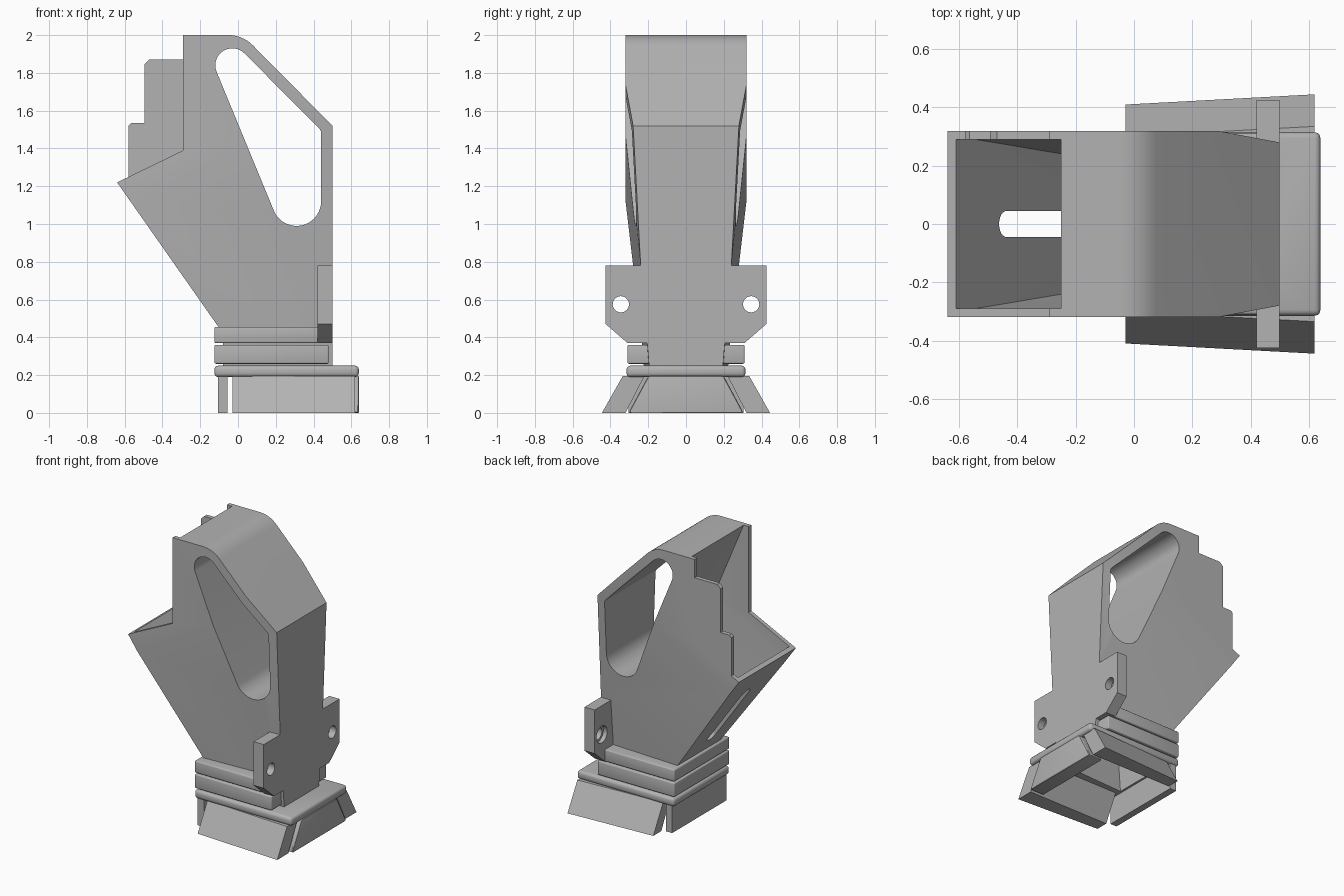
import bpy, bmesh, math
from mathutils import Matrix, Vector

if "Cube" in bpy.data.objects:
    bpy.data.objects.remove(bpy.data.objects["Cube"])

grey = bpy.data.materials.new("plain grey")
grey.use_nodes = True
grey.diffuse_color = (0.45, 0.45, 0.45, 1)
grey.node_tree.nodes["Principled BSDF"].inputs["Base Color"].default_value = (0.45, 0.45, 0.45, 1)


def finish(name, bm):
    bmesh.ops.recalc_face_normals(bm, faces=bm.faces[:])
    mesh = bpy.data.meshes.new(name)
    bm.to_mesh(mesh)
    bm.free()
    mesh.materials.append(grey)
    obj = bpy.data.objects.new(name, mesh)
    bpy.context.collection.objects.link(obj)
    return obj


def prism_bm(points, lo, hi, axis):
    """Extrude a 2D outline along one axis; the outline uses the other two."""
    bm = bmesh.new()

    def place(p, d):
        c = list(p)
        c.insert("xyz".index(axis), d)
        return bm.verts.new(c)
    face = bm.faces.new([place(p, lo) for p in points])
    grown = bmesh.ops.extrude_face_region(bm, geom=[face])
    shift = Vector([(hi - lo) * (a == axis) for a in "xyz"])
    bmesh.ops.translate(bm, vec=shift, verts=[g for g in grown["geom"] if isinstance(g, bmesh.types.BMVert)])
    return bm


def prism(name, points, lo, hi, axis):
    return finish(name, prism_bm(points, lo, hi, axis))


def arc(cx, cy, r, a0, a1, n=12):
    angles = [math.radians(a0 + (a1 - a0) * i / n) for i in range(n + 1)]
    return [(cx + r * math.cos(a), cy + r * math.sin(a)) for a in angles]


def rect(x0, x1, y):
    return [(x0, -y), (x1, -y), (x1, y), (x0, y)]


def tapered(name, points, width, inset):
    """Side-to-side prism whose flanks lean in towards the foot and the front edge."""
    bm = prism_bm(points, -width, width, "y")
    for side in (-1, 1):
        for nx, nz in ((0.048, -0.084), (0.133, -0.054)):
            geom = bm.verts[:] + bm.edges[:] + bm.faces[:]
            cut = bmesh.ops.bisect_plane(
                bm, geom=geom, dist=1e-5, plane_co=(0.5, side * (0.24 - inset), 0.78),
                plane_no=(nx, side, nz), clear_outer=True)
            edges = [e for e in cut["geom_cut"] if isinstance(e, bmesh.types.BMEdge)]
            if edges:
                bmesh.ops.edgeloop_fill(bm, edges=edges)
    return finish(name, bm)


def hull(name, points):
    bm = bmesh.new()
    for p in points:
        bm.verts.new(p)
    bmesh.ops.convex_hull(bm, input=bm.verts[:])
    return finish(name, bm)


def apply(obj, kind, **settings):
    mod = obj.modifiers.new(kind, kind)
    for key, value in settings.items():
        setattr(mod, key, value)
    bpy.context.view_layer.objects.active = obj
    bpy.ops.object.modifier_apply(modifier=mod.name)


def carve(obj, *cutters):
    for cutter in cutters:
        apply(obj, "BOOLEAN", object=cutter, operation="DIFFERENCE", solver="EXACT")


# Main shell
body = tapered("main_shell", [
    (-0.08, 0.22), (0.5, 0.22), (0.5, 1.52)] + arc(-0.05, 1.82, 0.18, 45, 90, 8) +
    [(-0.29, 2.0), (-0.29, 1.39), (-0.64, 1.22), (-0.10, 0.45), (-0.08, 0.45)], 0.32, 0)

# Cutters: inner cavity, finger window, slot in the sloping wall
cavity = tapered("cavity_cutter", [
    (-0.04, 0.1), (0.40, 0.1), (0.40, 0.45), (-0.25, 2.0), (-0.334, 2.2),
    (-0.8, 2.2), (-0.8, 1.505), (-0.06, 0.45), (-0.04, 0.42)], 0.29, 0.03)
window = prism("window_cutter", arc(0.31, 1.12, 0.13, 202.7, 360, 20) +
               arc(0.40, 1.48, 0.04, 0, 45, 6) + arc(-0.03, 1.84, 0.09, 45, 202.7, 18), -0.5, 0.5, "y")
slot = prism("slot_cutter", arc(0.225, 0, 0.045, -90, 90) + arc(-0.225, 0, 0.045, 90, 270), -0.07, 0.07, "z")
slot.data.transform(Matrix.Translation((-0.335, 0, 0.785)) @ Matrix.Rotation(math.radians(-125), 4, "Y"))
carve(body, cavity, window, slot)

# Stepped guard on one side of the open mouth
prism("stepped_guard", [
    (-0.29, 1.39), (-0.29, 1.87), (-0.47, 1.87), (-0.495, 1.845), (-0.495, 1.535),
    (-0.565, 1.535), (-0.58, 1.52), (-0.58, 1.249)], 0.29, 0.32, "y")

# Mounting ears with counterbored holes
ears = prism("mounting_ears", [
    (-0.425, 0.78), (-0.425, 0.47), (-0.31, 0.37), (0.31, 0.37), (0.425, 0.47), (0.425, 0.78)],
    0.42, 0.5, "x")
bores = []
for side in (-1, 1):
    for radius, depth in ((0.043, 0.6), (0.06, 0.45)):
        bores.append(prism("bore_cutter", arc(side * 0.345, 0.575, radius, 0, 345, 23), 0.3, depth, "x"))
carve(ears, *bores)

# Neck rings and base flange, all open through the middle
for name, x1, half, z0, z1, soft in (
        ("upper_ring", 0.45, 0.31, 0.37, 0.455, 0.008),
        ("lower_ring", 0.48, 0.31, 0.26, 0.36, 0.008),
        ("base_flange", 0.64, 0.315, 0.19, 0.25, 0.02)):
    ring = prism(name, rect(-0.125, x1, half), z0, z1, "z")
    apply(ring, "BEVEL", width=soft, segments=3)
    carve(ring, cavity)

# Flared skirt: side wings, front lip and back plate
for name, side in (("left_wing", 1), ("right_wing", -1)):
    hull(name, [(x, side * y, z) for x, out in ((-0.03, 0.41), (0.62, 0.445))
                for y, z in ((0.22, 0.195), (out - 0.11, 0.195), (out, 0), (0.32, 0))])
lip = hull("front_lip", [(x, s * y, z) for x in (0.53, 0.64) for s in (-1, 1)
                         for y, z in ((0.20, 0.195), (0.305, 0))])
apply(lip, "BEVEL", width=0.012, segments=2)
prism("back_plate", rect(-0.105, -0.055, 0.305), 0, 0.195, "z")

for cutter in [cavity, window, slot] + bores:
    bpy.data.objects.remove(cutter)

# Smooth the rounded parts, keep the creases
bpy.ops.object.select_all(action="DESELECT")
for obj in bpy.context.collection.objects:
    if obj.type == "MESH":
        obj.select_set(True)
        bpy.context.view_layer.objects.active = obj
bpy.ops.object.shade_smooth_by_angle(angle=math.radians(30))
